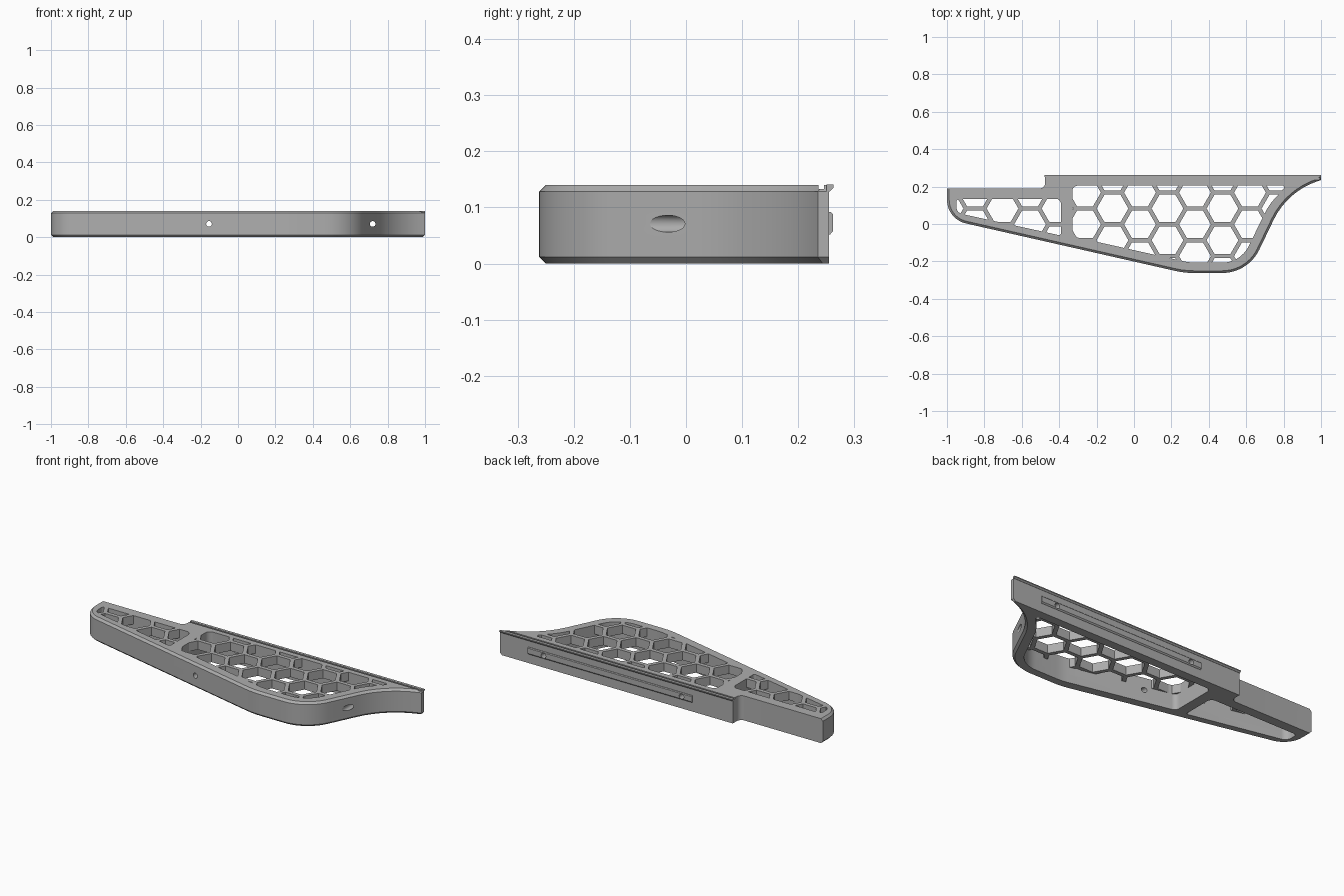
import bpy, bmesh, math
from mathutils import Vector

cube = bpy.data.objects.get("Cube")
if cube:
    bpy.data.objects.remove(cube, do_unlink=True)

grey = bpy.data.materials.new("plain grey")
grey.use_nodes = True
COLOUR = (0.42, 0.42, 0.42, 1)
grey.diffuse_color = COLOUR
grey.node_tree.nodes["Principled BSDF"].inputs["Base Color"].default_value = COLOUR


def rounded(corners):
    """Outline from (x, y, radius) corners, each turned into an arc."""
    out = []
    for i, (x, y, r) in enumerate(corners):
        p = Vector((x, y))
        if r == 0:
            out.append(p)
            continue
        a = (Vector(corners[i - 1][:2]) - p).normalized()
        b = (Vector(corners[(i + 1) % len(corners)][:2]) - p).normalized()
        half = a.angle(b) / 2
        centre = p + (a + b).normalized() * (r / math.sin(half))
        start = p + a * (r / math.tan(half)) - centre
        sweep = math.pi - 2 * half
        if a.x * b.y - a.y * b.x > 0:
            sweep = -sweep
        steps = max(3, int(abs(sweep) / 0.1))
        for k in range(steps + 1):
            t = sweep * k / steps
            c, s = math.cos(t), math.sin(t)
            out.append(centre + Vector((start.x * c - start.y * s,
                                        start.x * s + start.y * c)))
    return out


def prism(name, outlines, low, high, axis="z"):
    """Extrude flat outlines along z (x, y points), y (x, z) or x (y, z)."""
    place = {"z": lambda u, v, w: (u, v, w),
             "y": lambda u, v, w: (u, w, v),
             "x": lambda u, v, w: (w, u, v)}[axis]
    bm = bmesh.new()
    for pts in outlines:
        rings = [[bm.verts.new(place(p[0], p[1], w)) for p in pts]
                 for w in (low, high)]
        bm.faces.new(rings[0])
        bm.faces.new(rings[1])
        n = len(pts)
        for i in range(n):
            j = (i + 1) % n
            bm.faces.new((rings[0][i], rings[0][j], rings[1][j], rings[1][i]))
    bmesh.ops.recalc_face_normals(bm, faces=bm.faces[:])
    mesh = bpy.data.meshes.new(name)
    bm.to_mesh(mesh)
    bm.free()
    mesh.materials.append(grey)
    obj = bpy.data.objects.new(name, mesh)
    bpy.context.collection.objects.link(obj)
    return obj


def boolean(obj, cutter, operation="DIFFERENCE"):
    mod = obj.modifiers.new("cut", "BOOLEAN")
    mod.operation = operation
    mod.solver = "EXACT"
    mod.object = cutter
    bpy.context.view_layer.objects.active = obj
    bpy.ops.object.modifier_apply(modifier=mod.name)


def box(a, b, c, d):
    return [(a, c), (b, c), (b, d), (a, d)]


def ngon(x, y, r, sides):
    return [(x + r * math.cos(math.tau * k / sides),
             y + r * math.sin(math.tau * k / sides)) for k in range(sides)]


# Body: bracket outline with chamfered outer edges
H = 0.14
BACK = 0.255
outline = rounded([(-1, 0.19, 0), (-1, 0.026, 0.13), (0.27, -0.262, 0.45),
                   (0.61, -0.262, 0.22), (0.82, 0.175, 0.4), (1, 0.235, 0),
                   (1, BACK, 0), (-0.475, BACK, 0), (-0.475, 0.19, 0.03)])
body = prism("bracket_body", [outline], 0, H)
bm = bmesh.new()
bm.from_mesh(body.data)
rim = []
for e in bm.edges:
    a, b = (v.co for v in e.verts)
    mid = (a + b) / 2
    back = mid.y > 0.25 or (mid.x < -0.4 and mid.y > 0.186)
    if abs(a.z - b.z) < 0.001 and not back:
        rim.append(e)
bmesh.ops.bevel(bm, geom=rim, offset=0.012, segments=1, affect="EDGES")
bm.to_mesh(body.data)
bm.free()

# Pockets: hollow from below, honeycomb web left at the top
pockets = [
    rounded([(-0.95, 0.135, 0.02), (-0.95, 0.06, 0.04),
             (-0.39, -0.062, 0.012), (-0.39, 0.135, 0.03)]),
    rounded([(-0.33, 0.205, 0.03), (-0.33, -0.066, 0.03), (0.3, -0.207, 0.3),
             (0.57, -0.207, 0.16), (0.72, 0.1, 0.3), (0.815, 0.205, 0.01)]),
]
hollow = prism("hollow_cutter", pockets, -0.1, 0.09)

# Honeycomb cells trimmed to the pockets
R = 0.098
cells = []
for col in range(-7, 8):
    for row in range(-3, 3):
        x = -0.115 + col * 1.5 * R
        y = 0.083 + (row + 0.5 * (col % 2)) * math.sqrt(3) * R
        cells.append(ngon(x, y, R - 0.013, 6))
comb = prism("honeycomb_cutter", cells, 0.04, 0.21)
trim = prism("trim_cutter", pockets, 0.05, 0.2)
boolean(comb, trim, "INTERSECT")

# Bolt holes running front to back, and a groove behind the top lip
bolts = prism("bolt_cutter", [ngon(x, 0.071, 0.015, 24) for x in (-0.155, 0.72)],
              -0.5, 0.5, "y")
groove = prism("groove_cutter", [box(0.236, 0.246, 0.133, 0.2)], -0.6, 1.1, "x")

cutters = [hollow, comb, bolts, groove]
for cutter in cutters:
    boolean(body, cutter)

# Back plate along the rail
plate = prism("back_plate", [[(0.25, 0.05), (0.257, 0.052), (0.262, 0.058),
                              (0.262, 0.088), (0.258, 0.092), (0.25, 0.092)]],
              -0.22, 0.82, "x")
boolean(plate, bolts)

# Hooked lip along the top of the rail
lip = prism("top_lip", [[(0.25, 0.128), (0.256, 0.128), (0.263, 0.135),
                         (0.263, 0.1405), (0.25, 0.1405)]], -0.478, 1, "x")

for cutter in cutters + [trim]:
    bpy.data.objects.remove(cutter, do_unlink=True)

# Smooth the curved walls, keep edges crisp
for obj in (body, plate, lip):
    bpy.ops.object.select_all(action="DESELECT")
    obj.select_set(True)
    bpy.context.view_layer.objects.active = obj
    bpy.ops.object.shade_smooth_by_angle(angle=math.radians(25))
